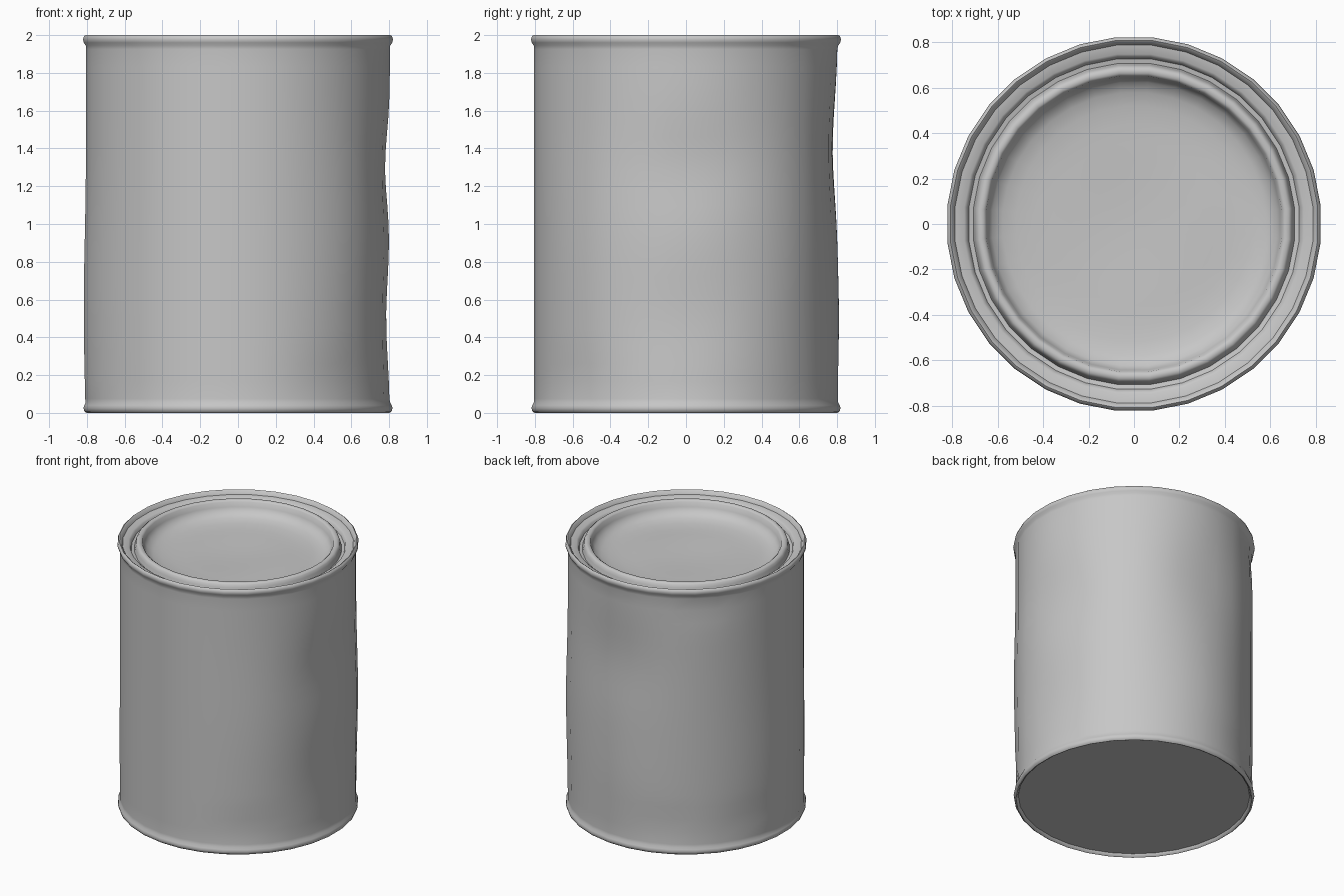
import bpy, bmesh, math

cube = bpy.data.objects.get("Cube")
if cube:
    bpy.data.objects.remove(cube, do_unlink=True)

SIDES = 32

metal = bpy.data.materials.new("bare grey metal")
metal.use_nodes = True
grey = (0.57, 0.57, 0.57, 1)
metal.diffuse_color = grey
metal.node_tree.nodes["Principled BSDF"].inputs["Base Color"].default_value = grey


def lathe(name, profile, shape, cap_first=False, cap_last=False):
    """Spin an (r, z) profile around z; shape(angle, r, z) dents it."""
    bm = bmesh.new()
    rings = []
    for r, z in profile:
        ring = []
        for i in range(SIDES):
            a = 2 * math.pi * (i + 0.5) / SIDES
            rr, zz = shape(a, r, z)
            ring.append(bm.verts.new((rr * math.cos(a), rr * math.sin(a), zz)))
        rings.append(ring)
    for low, high in zip(rings, rings[1:]):
        for i in range(SIDES):
            j = (i + 1) % SIDES
            bm.faces.new((low[i], low[j], high[j], high[i]))
    if cap_first:
        bm.faces.new(rings[0][::-1])
    if cap_last:
        bm.faces.new(rings[-1])
    mesh = bpy.data.meshes.new(name)
    bm.to_mesh(mesh)
    bm.free()
    obj = bpy.data.objects.new(name, mesh)
    bpy.context.collection.objects.link(obj)
    mesh.materials.append(metal)
    bpy.ops.object.select_all(action="DESELECT")
    obj.select_set(True)
    bpy.context.view_layer.objects.active = obj
    bpy.ops.object.shade_smooth_by_angle(angle=math.radians(55))


# Dents (+) and bulges (-) in the wall: direction in degrees, height, depth,
# angular spread and vertical spread
DENTS = [(2, 1.3, 0.03, 20, 0.25), (0, 0.5, 0.022, 18, 0.3),
         (88, 1.4, 0.032, 20, 0.35), (92, 0.5, -0.006, 20, 0.25),
         (42, 0.85, -0.014, 18, 0.5), (-42, 0.9, -0.012, 18, 0.5),
         (135, 1.84, 0.015, 8, 0.1), (-50, 0.2, 0.01, 14, 0.1),
         (115, 0.22, 0.01, 12, 0.1), (155, 0.22, 0.01, 12, 0.1),
         (180, 0.55, -0.013, 30, 0.5)]


def dent_wall(a, r, z):
    if r < 0.8 or not 0.06 < z < 1.94:
        return r, z
    for direction, height, depth, spread, tall in DENTS:
        d = (math.degrees(a) - direction + 180) % 360 - 180
        r -= depth * math.exp(-(d / spread) ** 2 - ((z - height) / tall) ** 2)
    return r, z


def dent_lid(a, r, z):
    x, y = r * math.cos(a), r * math.sin(a)
    fade = max(0, 1 - (r / 0.63) ** 2)
    return r, z - fade * 0.012 * math.sin(5 * x + 2) * math.cos(4 * y)


# Can body: recessed base, bottom seam, wall, top seam, shoulder and lid channel
body = [(0.79, 0.022), (0.797, 0.004), (0.806, 0.0), (0.817, 0.008),
        (0.822, 0.025), (0.818, 0.04), (0.81, 0.055)]
body += [(0.808, 0.075 + 1.85 * i / 20) for i in range(21)]
body += [(0.81, 1.945), (0.82, 1.96), (0.825, 1.977), (0.82, 1.993),
         (0.811, 2.0), (0.801, 1.993), (0.79, 1.97), (0.75, 1.965),
         (0.738, 1.957), (0.73, 1.935), (0.706, 1.93)]
lathe("can_body", body, dent_wall, cap_first=True)

# Pressed lid with a raised lip and a dished, dented floor
lid = [(0.71, 1.93), (0.702, 1.96), (0.696, 1.98), (0.684, 1.99),
       (0.665, 1.99), (0.653, 1.98), (0.645, 1.945), (0.625, 1.912),
       (0.58, 1.89), (0.52, 1.878)]
lid += [(0.44 - 0.08 * i, 1.872) for i in range(6)]
lathe("lid", lid, dent_lid, cap_last=True)
